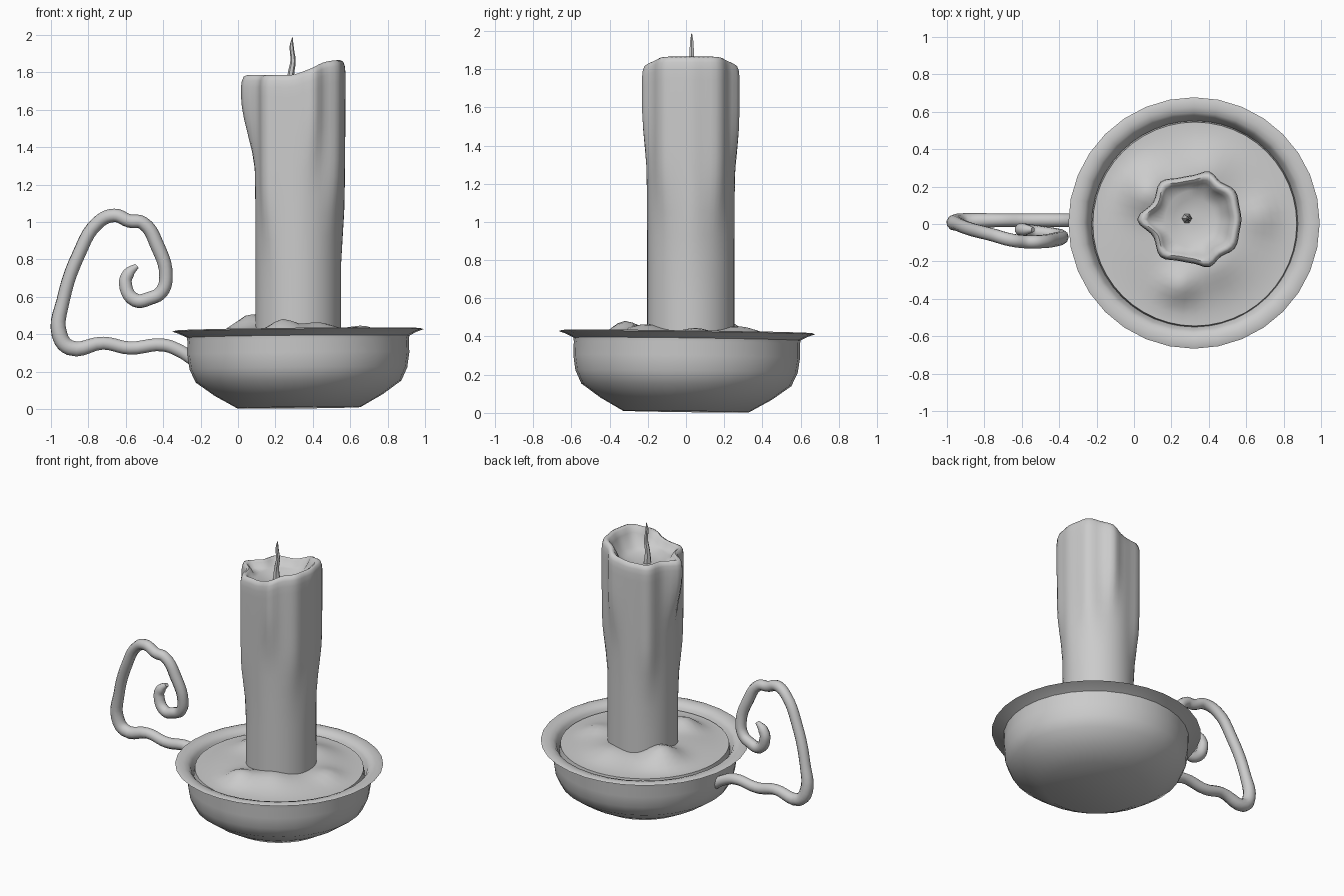
import bpy, math
from math import cos, sin, pi, exp, radians
from mathutils import Vector

if "Cube" in bpy.data.objects:
    bpy.data.objects.remove(bpy.data.objects["Cube"])


def loft(name, rings, angle=40):
    """Skin closed rings of points, capping both ends."""
    n = len(rings[0])
    verts = [p for ring in rings for p in ring]
    faces = [(i * n + j, i * n + (j + 1) % n, (i + 1) * n + (j + 1) % n, (i + 1) * n + j)
             for i in range(len(rings) - 1) for j in range(n)]
    faces.append(tuple(reversed(range(n))))
    faces.append(tuple(range((len(rings) - 1) * n, len(rings) * n)))
    mesh = bpy.data.meshes.new(name)
    mesh.from_pydata(verts, [], faces)
    obj = bpy.data.objects.new(name, mesh)
    bpy.context.collection.objects.link(obj)
    bpy.ops.object.select_all(action='DESELECT')
    obj.select_set(True)
    bpy.context.view_layer.objects.active = obj
    bpy.ops.object.shade_smooth_by_angle(angle=radians(angle))
    return obj


def smooth(a, b, x):
    t = min(1, max(0, (x - a) / (b - a)))
    return t * t * (3 - 2 * t)


def tube(name, points, bevel, resolution):
    """Smooth tapered tube; points are (x, y, z, radius scale)."""
    curve = bpy.data.curves.new(name, 'CURVE')
    curve.dimensions = '3D'
    curve.bevel_depth = bevel
    curve.bevel_resolution = resolution
    curve.resolution_u = 5
    curve.use_fill_caps = True
    spline = curve.splines.new('BEZIER')
    spline.bezier_points.add(len(points) - 1)
    for bp, (x, y, z, r) in zip(spline.bezier_points, points):
        bp.co = (x, y, z)
        bp.radius = r
        bp.handle_left_type = bp.handle_right_type = 'AUTO'
    obj = bpy.data.objects.new(name, curve)
    bpy.context.collection.objects.link(obj)
    bpy.ops.object.select_all(action='DESELECT')
    obj.select_set(True)
    bpy.context.view_layer.objects.active = obj
    bpy.ops.object.convert(target='MESH')
    bpy.ops.object.shade_smooth_by_angle(angle=radians(50))
    return bpy.context.object


# Dish: turned bowl with a flared lip, very slightly tilted
profile = [(.33, 0), (.45, .068), (.55, .14), (.582, .21), (.594, .29), (.592, .36), (.595, .38),
           (.635, .400), (.672, .413), (.655, .419), (.62, .418), (.59, .408), (.572, .388),
           (.558, .35), (.54, .31)]
N = 32
dish = loft("dish", [[(r * cos(2 * pi * j / N), r * sin(2 * pi * j / N), z) for j in range(N)]
                     for r, z in profile], 32)
dish.location = (.325, 0, .007)
dish.rotation_euler = (-.013, -.01, 0)

# Melted wax pool: gently domed disc with lumps (x, y, height, spread)
lumps = [(.07, .17, .085, .12), (.24, -.33, .062, .09), (.68, .05, .03, .09),
         (.40, .30, .03, .12), (.42, -.22, .035, .12)]


def wax_z(x, y, r):
    z = .395 + .035 * (1 - smooth(.2, .54, r))
    fade = 1 - smooth(.42, .54, r)
    return z + fade * sum(h * exp(-((x - a) ** 2 + (y - b) ** 2) / (s * s)) for a, b, h, s in lumps)


rings = [[(.325 + .552 * cos(2 * pi * j / 48), .552 * sin(2 * pi * j / 48), .35) for j in range(48)]]
for r in (.545, .53, .49, .45, .41, .37, .33, .29, .25, .2, .12, .04):
    ring = []
    for j in range(48):
        x, y = .325 + r * cos(2 * pi * j / 48), r * sin(2 * pi * j / 48)
        ring.append((x, y, wax_z(x, y, r)))
    rings.append(ring)
loft("wax_pool", rings)

# Candle: column with wax runs (angle, amount, width in degrees, lower end)
CX, CY = .322, .025
runs = [(180, .072, 13, 1.30), (-72, .034, 12, 1.22), (72, .034, 12, 1.18),
        (-132, .036, 14, .82), (132, .036, 14, .82), (-35, .032, 16, .95),
        (35, .032, 16, .95), (0, .018, 20, .75)]


def candle_r(deg, z):
    r = .228 + .006 * smooth(.8, 1.7, z)
    for a, amt, w, end in runs:
        d = (deg - a + 180) % 360 - 180
        r += amt * exp(-(d / w) ** 2) * smooth(end - .05, end + .38, z)
    return r


def rim_z(deg):
    return 1.785 + .08 * smooth(-.25, .9, cos(radians(deg)))


M = 60
rings = []
for t in (0, .15, .28, .38, .46, .53, .59, .65, .71, .77, .83, .88, .92, .955):
    ring = []
    for j in range(M):
        d = 360 * j / M
        z = .36 + t * (rim_z(d) - .36)
        r = candle_r(d, z)
        ring.append((CX + r * cos(radians(d)), CY + r * sin(radians(d)), z))
    rings.append(ring)
# rounded lip, then the hollow around the wick (radius factor, drop below lip)
for k, drop in ((.985, .03), (.95, .007), (.89, 0), (.82, .012), (.75, .045)):
    rings.append([(CX + k * candle_r(360 * j / M, 1.75) * cos(2 * pi * j / M),
                   CY + k * candle_r(360 * j / M, 1.75) * sin(2 * pi * j / M),
                   rim_z(360 * j / M) - drop) for j in range(M)])
for r, z in ((.155, 1.735), (.11, 1.715), (.05, 1.705), (.015, 1.705)):
    rings.append([(CX + r * cos(2 * pi * j / M), CY + r * sin(2 * pi * j / M), z) for j in range(M)])
loft("candle", rings, 60)

# Wick
tube("wick", [(.283, .03, 1.69, 1.3), (.283, .03, 1.79, .8), (.294, .03, 1.86, .65),
              (.287, .03, 1.94, .5), (.291, .03, 1.985, .12)], .022, 1)

# Curled handle: bar, uprising arch and inward spiral
tube("handle", [
    (-.24, .02, .265, 1), (-.31, .02, .31, 1), (-.40, .02, .342, 1), (-.58, .02, .326, 1.02),
    (-.72, .02, .352, 1.0), (-.90, .015, .328, 1.2), (-.955, .01, .40, 1.2), (-.935, -.005, .58, 1.0),
    (-.85, -.035, .83, 1.0), (-.75, -.06, .995, 1.0), (-.66, -.085, 1.035, 1.0),
    (-.58, -.095, 1.005, 1.0), (-.51, -.095, .995, 1.0), (-.43, -.085, .87, 1.05),
    (-.385, -.07, .71, 1.0), (-.41, -.06, .625, 1.0), (-.47, -.05, .592, 1.0),
    (-.55, -.04, .582, 1.05), (-.602, -.03, .67, 1.0), (-.585, -.03, .725, .9),
    (-.54, -.03, .765, .4)], .036, 3)
